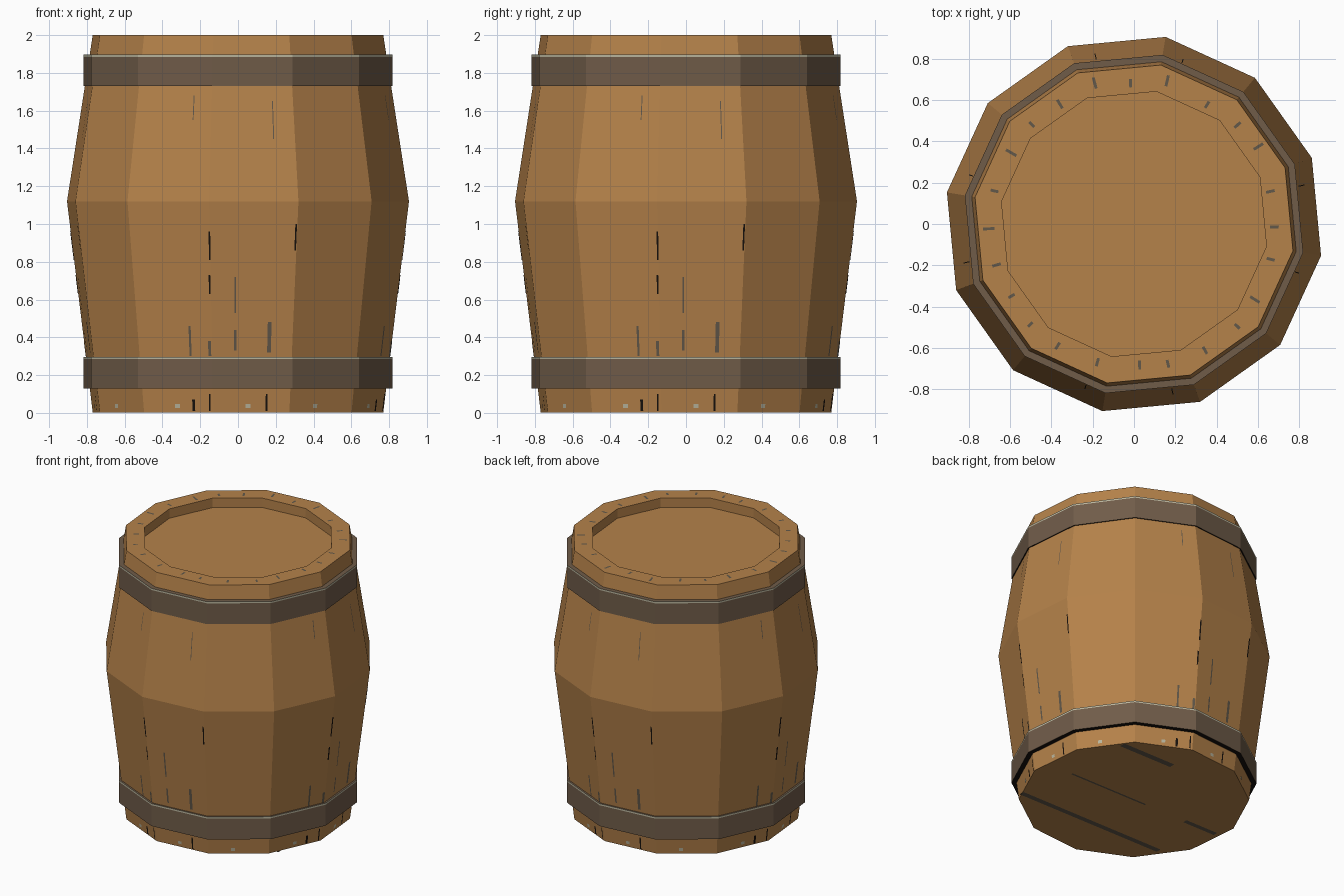
import bpy, bmesh, math, random
from mathutils import Matrix

if "Cube" in bpy.data.objects:
    bpy.data.objects.remove(bpy.data.objects["Cube"])

random.seed(4)
SIDES = 12
START = math.radians(20.4)


def material(name, rgb):
    m = bpy.data.materials.new(name)
    lin = [(c / 255 / 12.92) if c < 11 else ((c / 255 + 0.055) / 1.055) ** 2.4 for c in rgb]
    m.diffuse_color = (*lin, 1)
    m.use_nodes = True
    m.node_tree.nodes["Principled BSDF"].inputs["Base Color"].default_value = m.diffuse_color
    return m


WOOD = material("warm wood", (181, 130, 74))
IRON = material("brown iron", (112, 92, 73))
WORN = material("worn pale edge", (186, 182, 158))
CRACK = material("grey crack", (98, 88, 74))
DARK = material("dark gap", (22, 16, 12))


def finish(name, bm, mats, recalc=True):
    if recalc:
        bmesh.ops.recalc_face_normals(bm, faces=bm.faces)
    me = bpy.data.meshes.new(name)
    bm.to_mesh(me)
    bm.free()
    for m in mats:
        me.materials.append(m)
    ob = bpy.data.objects.new(name, me)
    bpy.context.collection.objects.link(ob)
    return ob


def ring(bm, r, z):
    return [bm.verts.new((r * math.cos(START + k * math.tau / SIDES),
                          r * math.sin(START + k * math.tau / SIDES), z)) for k in range(SIDES)]


def lathe(name, profile, mats, slots=None, closed=False):
    """Twelve-sided revolve; open profiles are capped at both ends."""
    bm = bmesh.new()
    rings = [ring(bm, r, z) for r, z in profile]
    pairs = list(zip(rings, rings[1:] + rings[:1])) if closed else list(zip(rings, rings[1:]))
    for i, (a, b) in enumerate(pairs):
        for k in range(SIDES):
            n = (k + 1) % SIDES
            f = bm.faces.new((a[k], a[n], b[n], b[k]))
            f.material_index = slots[i] if slots else 0
    if not closed:
        bm.faces.new(rings[0])
        bm.faces.new(rings[-1])
    return finish(name, bm, mats)


# Barrel body with bulging middle, rim and recessed lid
R_END, R_MID, Z_MID, BASE = 0.78, 0.918, 1.12, 0.002
lathe("barrel_body", [(R_END, BASE), (R_MID, Z_MID), (R_END, 2.0), (0.65, 2.0), (0.65, 1.93)], [WOOD])

# Iron hoops: dark underside, pale worn strip at the top of the band
for name, z in (("lower_hoop", 0.13), ("upper_hoop", 1.73)):
    lathe(name, [(0.765, z), (0.83, z), (0.83, z + 0.155), (0.83, z + 0.167), (0.765, z + 0.167)],
          [IRON, DARK, WORN], slots=[1, 0, 2, 0, 0], closed=True)


def radius(z):
    t = z / Z_MID if z < Z_MID else (2 - z) / (2 - Z_MID)
    return R_END + (R_MID - R_END) * t


def front_point(u, z):
    """Point on the front of the body; u is x as a fraction of the radius."""
    a = math.asin(u) - math.pi / 2
    step = math.tau / SIDES
    off = (a - START) % step - step / 2
    r = radius(z) * math.cos(step / 2) / math.cos(off) + 0.003
    return (r * math.cos(a), r * math.sin(a), z)


def side_marks(name, marks, mat):
    """Thin marks (x, z0, z1, width) on the front, repeated every quarter turn."""
    bm = bmesh.new()
    for turn in range(4):
        rot = Matrix.Rotation(turn * math.pi / 2, 3, 'Z')
        for x, z0, z1, w in marks:
            r = radius((z0 + z1) / 2)
            u0, u1 = (x - w / 2) / r, (x + w / 2) / r
            vs = [bm.verts.new(front_point(u, z)) for u, z in ((u0, z0), (u1, z0), (u1, z1), (u0, z1))]
            for v in vs:
                v.co = rot @ v.co
            bm.faces.new(vs)
    finish(name, bm, [mat], recalc=False)


# Stave cracks and nail heads
side_marks("stave_gaps", [(-0.15, 0.81, 0.96, 0.009), (-0.15, 0.63, 0.73, 0.009), (0.305, 0.86, 1.0, 0.008),
                          (0.155, 0.01, 0.1, 0.01), (-0.15, 0.01, 0.1, 0.008), (-0.24, 0.01, 0.07, 0.015)], DARK)
side_marks("stave_cracks", [(-0.26, 0.3, 0.46, 0.012), (-0.015, 0.53, 0.72, 0.01), (-0.015, 0.33, 0.44, 0.012),
                            (0.17, 0.32, 0.48, 0.02), (-0.15, 0.3, 0.38, 0.016), (0.19, 1.45, 1.65, 0.005),
                            (-0.24, 1.55, 1.68, 0.005)], CRACK)
side_marks("nail_heads", [(-0.33, 0.025, 0.047, 0.026), (0.055, 0.025, 0.047, 0.028),
                          (0.42, 0.025, 0.047, 0.024)], WORN)

# Radial cracks on the top rim
bm = bmesh.new()
for k in range(24):
    rot = Matrix.Rotation(k * math.tau / 24 + random.uniform(-0.04, 0.04), 3, 'Z')
    r0 = random.uniform(0.655, 0.69)
    r1 = r0 + random.uniform(0.03, 0.06)
    vs = [bm.verts.new((x, y, 2.001)) for x, y in ((r0, -0.007), (r1, -0.007), (r1, 0.007), (r0, 0.007))]
    for v in vs:
        v.co = rot @ v.co
    bm.faces.new(vs)
finish("rim_cracks", bm, [CRACK], recalc=False)

# Plank gaps under the base
bm = bmesh.new()
for x0, x1, y, w in ((-0.57, 0.64, -0.42, 0.04), (-0.1, 0.55, 0, 0.015),
                     (-0.72, -0.45, 0, 0.035), (0.1, 0.54, 0.52, 0.045)):
    bm.faces.new([bm.verts.new(p) for p in ((x0, y - w / 2, 0), (x0, y + w / 2, 0),
                                            (x1, y + w / 2, 0), (x1, y - w / 2, 0))])
finish("base_plank_gaps", bm, [CRACK], recalc=False)
